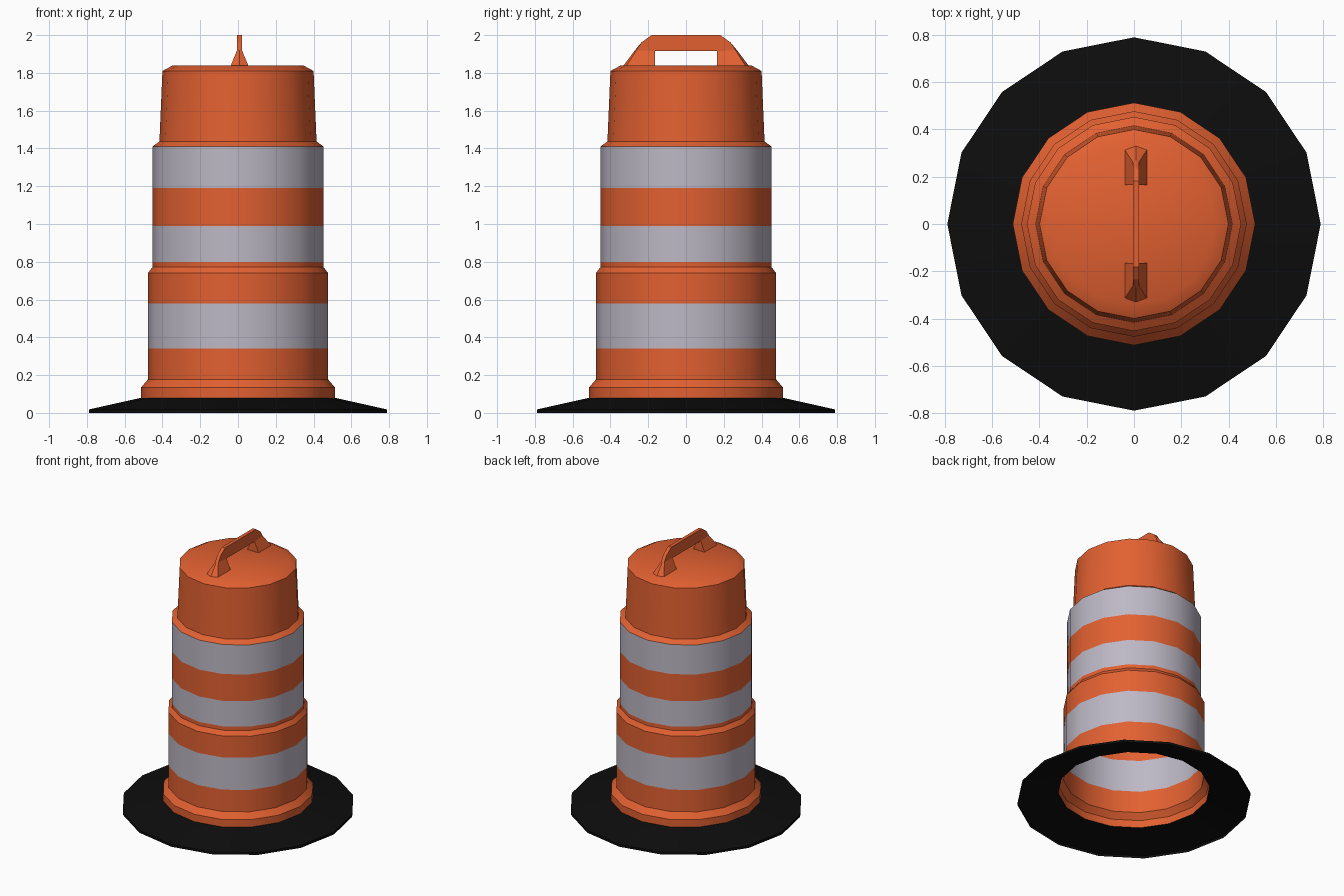
import bpy, bmesh, math

if "Cube" in bpy.data.objects:
    bpy.data.objects.remove(bpy.data.objects["Cube"])

SIDES = 16


def material(name, rgb):
    m = bpy.data.materials.new(name)
    m.diffuse_color = (*rgb, 1)
    m.use_nodes = True
    m.node_tree.nodes["Principled BSDF"].inputs["Base Color"].default_value = m.diffuse_color
    return m


orange = material("safety orange", (0.76, 0.118, 0.031))
white = material("reflective grey white", (0.51, 0.48, 0.56))
black = material("black rubber", (0.004, 0.004, 0.004))


def finish(name, bm, mats):
    mesh = bpy.data.meshes.new(name)
    bm.to_mesh(mesh)
    bm.free()
    ob = bpy.data.objects.new(name, mesh)
    bpy.context.collection.objects.link(ob)
    for m in mats:
        mesh.materials.append(m)
    return ob


def revolve(name, profile, mats, is_stripe=None, cap=False):
    """Turn an (r, z) profile, listed bottom to top, into a 16-sided shell."""
    bm = bmesh.new()
    rings = [[bm.verts.new((r * math.cos(k * math.tau / SIDES),
                            r * math.sin(k * math.tau / SIDES), z))
              for k in range(SIDES)] for r, z in profile]
    for (a, b), (p, q) in zip(zip(rings, rings[1:]), zip(profile, profile[1:])):
        for k in range(SIDES):
            n = (k + 1) % SIDES
            f = bm.faces.new((a[k], a[n], b[n], b[k]))
            if is_stripe and is_stripe((p[1] + q[1]) / 2):
                f.material_index = 1
    if cap:
        bm.faces.new(rings[-1])
    return finish(name, bm, mats)


# Rubber base ring, an open sloped skirt
base = revolve("rubber_base", [(0.79, 0), (0.79, 0.018), (0.513, 0.08)], [black])

# Stepped hollow drum with reflective bands, coloured by height
bands = [(0.34, 0.58), (0.80, 0.99), (1.19, 1.41)]
drum = revolve("drum", [
    (0.513, 0.08), (0.513, 0.135), (0.477, 0.177), (0.477, 0.34), (0.477, 0.58),
    (0.477, 0.74), (0.453, 0.772), (0.453, 0.80), (0.453, 0.99), (0.453, 1.19),
    (0.453, 1.41), (0.416, 1.437), (0.40, 1.81), (0.345, 1.84)],
    [orange, white], lambda z: any(lo < z < hi for lo, hi in bands), cap=True)

# Carry handle: half outline as (y, z, half width, ridge offset), mirrored in y
outer = [(0.313, 1.84, 0.046, 0.017), (0.262, 1.92, 0.013, 0.008),
         (0.235, 1.962, 0.013, 0), (0.182, 2.0, 0.013, 0)]
inner = [(0.165, 1.915, 0.013, 0), (0.165, 1.84, 0.046, 0)]
mirror = [(-y, z, w, -o) for y, z, w, o in reversed(outer)]
mirror_in = [(-y, z, w, o) for y, z, w, o in reversed(inner)]
loop = outer + mirror + mirror_in + inner
bm = bmesh.new()
cols = [[bm.verts.new((0.008 + s * w, y + (o if s == 0 else 0), z))
         for y, z, w, o in loop] for s in (-1, 0, 1)]
for c in (cols[0], cols[2]):
    for ids in ((0, 1, 10, 11), (1, 2, 3, 10), (3, 4, 9, 10),
                (4, 5, 6, 9), (6, 7, 8, 9)):
        bm.faces.new([c[i] for i in ids])
for a, b in zip(cols, cols[1:]):
    for i in range(len(loop)):
        j = (i + 1) % len(loop)
        bm.faces.new((a[i], a[j], b[j], b[i]))
bmesh.ops.recalc_face_normals(bm, faces=bm.faces)
handle = finish("carry_handle", bm, [orange])

# Smooth round walls, keep steps crisp
for ob in (base, drum):
    bpy.ops.object.select_all(action='DESELECT')
    ob.select_set(True)
    bpy.context.view_layer.objects.active = ob
    bpy.ops.object.shade_smooth_by_angle(angle=math.radians(30))
